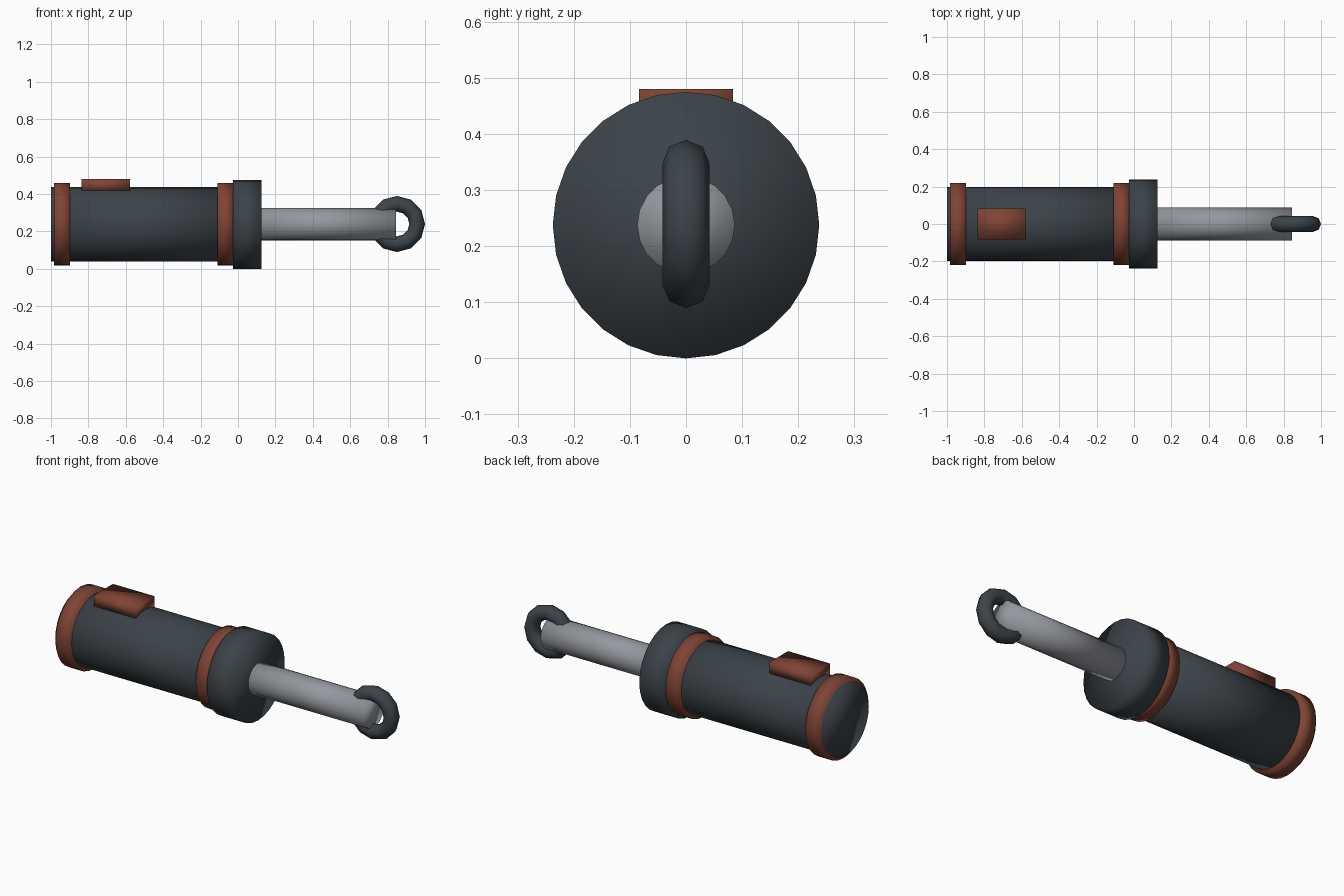
import bpy, math
from mathutils import Matrix

if "Cube" in bpy.data.objects:
    bpy.data.objects.remove(bpy.data.objects["Cube"])

AXIS_Z = 0.2375  # height of the common axis


def material(name, rgb):
    m = bpy.data.materials.new(name)
    m.diffuse_color = (*rgb, 1)
    m.use_nodes = True
    m.node_tree.nodes["Principled BSDF"].inputs["Base Color"].default_value = m.diffuse_color
    return m


dark = material("dark_steel", (0.045, 0.057, 0.067))
rust = material("rust_red", (0.215, 0.058, 0.036))
grey = material("light_grey", (0.30, 0.315, 0.345))


def finish(name, mat):
    ob = bpy.context.object
    ob.name = name
    ob.data.materials.append(mat)
    bpy.ops.object.shade_smooth()
    return ob


def x_cylinder(name, x0, x1, r, mat, sides=28):
    bpy.ops.mesh.primitive_cylinder_add(vertices=sides, radius=r, depth=x1 - x0)
    ob = finish(name, mat)
    ob.data.transform(Matrix.Rotation(math.pi / 2, 4, 'Y'))
    ob.location = ((x0 + x1) / 2, 0, AXIS_Z)
    return ob


# barrel, bands, collar and piston rod
x_cylinder("barrel", -1.0, 0.0, 0.199, dark)
x_cylinder("rear_band", -0.983, -0.898, 0.22, rust)
x_cylinder("front_band", -0.11, -0.026, 0.22, rust)
x_cylinder("collar", -0.028, 0.125, 0.2375, dark)
x_cylinder("piston_rod", 0.10, 0.846, 0.087, grey, 20)

# mounting eye at the rod end
bpy.ops.mesh.primitive_torus_add(major_segments=12, minor_segments=8,
                                 major_radius=0.108, minor_radius=0.042)
eye = finish("rod_eye", dark)
eye.data.transform(Matrix.Rotation(math.pi / 2, 4, 'X'))
eye.location = (0.85, 0, AXIS_Z + 0.002)

# port block on top of the barrel
bpy.ops.mesh.primitive_cube_add(size=1)
block = finish("port_block", rust)
block.data.transform(Matrix.Diagonal((0.26, 0.167, 0.065, 1)))
block.location = (-0.708, 0, 0.4475)
